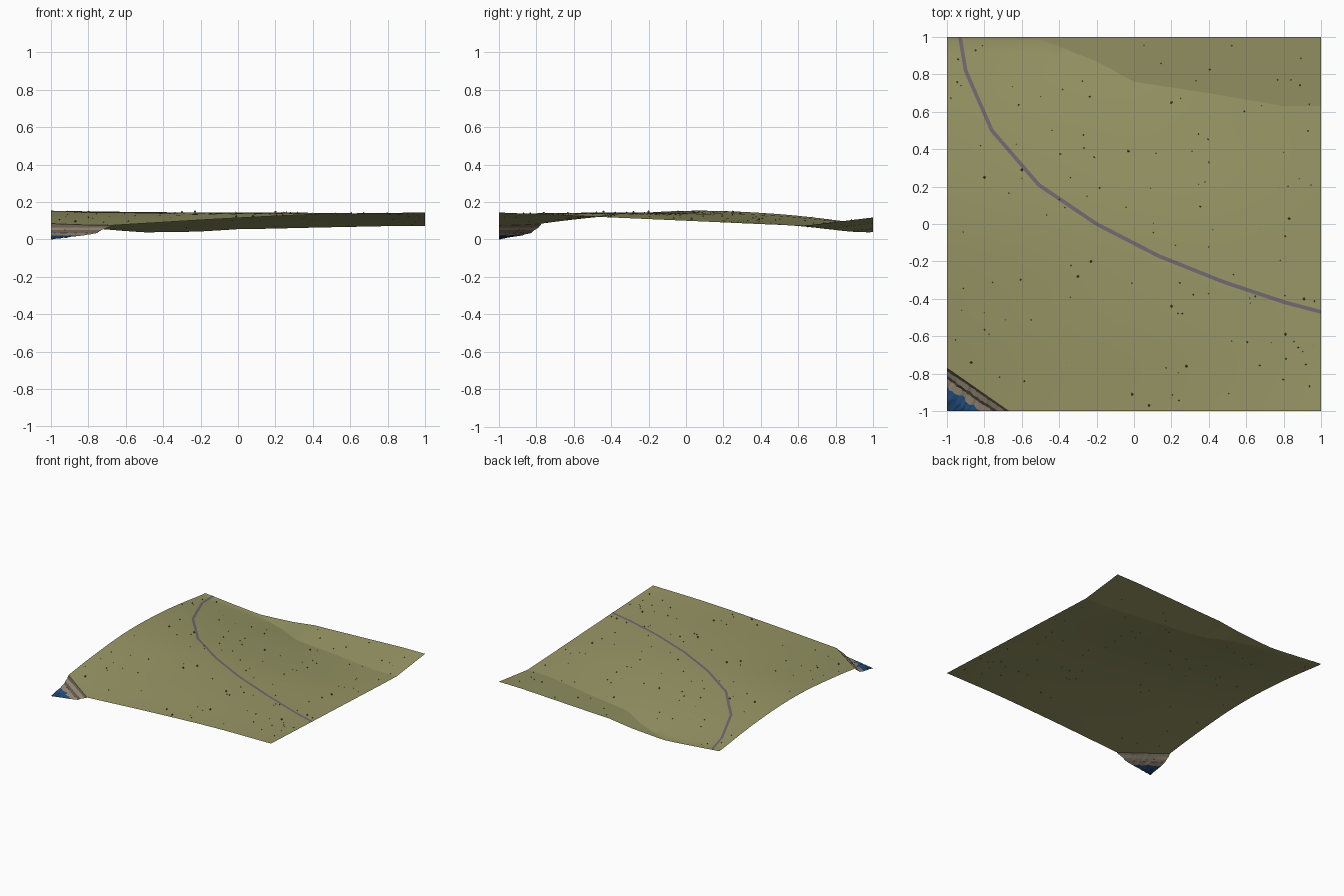
import bpy, bmesh, math, random
from mathutils import Vector

if "Cube" in bpy.data.objects:
    bpy.data.objects.remove(bpy.data.objects["Cube"])

random.seed(4)

def material(name, rgb):
    m = bpy.data.materials.new(name)
    m.diffuse_color = (*rgb, 1)
    m.use_nodes = True
    m.node_tree.nodes["Principled BSDF"].inputs["Base Color"].default_value = m.diffuse_color
    return m

GRASS = material("dry grass", (0.31, 0.305, 0.13))
PATH = material("path grey", (0.165, 0.14, 0.165))
TAN = material("cliff tan", (0.30, 0.25, 0.18))
BROWN = material("cliff brown", (0.14, 0.11, 0.08))
BLUE = material("water blue", (0.016, 0.075, 0.21))
NAVY = material("deep water", (0.012, 0.05, 0.14))
BUSH = material("scrub olive", (0.13, 0.14, 0.05))

def finish(bm, name, mats):
    me = bpy.data.meshes.new(name)
    bm.to_mesh(me)
    bm.free()
    for m in mats:
        me.materials.append(m)
    ob = bpy.data.objects.new(name, me)
    bpy.context.collection.objects.link(ob)
    return ob

def clip(bm, co, no):
    """Cut by a plane and drop the side behind its normal."""
    bmesh.ops.bisect_plane(bm, geom=bm.verts[:] + bm.edges[:] + bm.faces[:], dist=1e-6,
                           plane_co=co, plane_no=no, clear_inner=True)

def grid_faces(bm, rows):
    """Skin rows of points; returns the vertex rows."""
    vr = [[bm.verts.new(p) for p in r] for r in rows]
    for j in range(len(vr) - 1):
        for i in range(len(vr[j]) - 1):
            f = bm.faces.new((vr[j][i], vr[j][i+1], vr[j+1][i+1], vr[j+1][i]))
            f.normal_update()
            if f.normal.z < 0:
                f.normal_flip()
            f.material_index = j
    return vr

# ---- height field: heights every 0.5 units, rows are x, columns are y
H = [[.055, .117, .153, .135, .078],
     [.086, .127, .146, .110, .036],
     [.115, .141, .138, .090, .020],
     [.137, .141, .124, .080, .040],
     [.144, .122, .100, .078, .060]]
VALLEY = [(-1, .985), (-.5, .985), (-.2, .87), (0, .76), (.4, .70), (.8, .63), (1, .63)]

def spline(v, x):
    t = min(max((x + 1) * 2, 0), 4)
    i = min(int(t), 3)
    t -= i
    p = [2*v[0] - v[1]] + list(v) + [2*v[4] - v[3]]
    a, b, c, d = p[i:i+4]
    return b + .5*t*(c - a + t*(2*a - 5*b + 4*c - d + t*(3*(b - c) + d - a)))

def slope(x, y):
    return spline([spline(r, y) for r in H], x)

def valley(x):
    for (x0, y0), (x1, y1) in zip(VALLEY, VALLEY[1:]):
        if x <= x1:
            return y0 + (y1 - y0) * (x - x0) / (x1 - x0)
    return VALLEY[-1][1]

def height(x, y):
    v = valley(max(-1, min(1, x)))
    return slope(x, y) if y <= v else slope(x, v) + .12 * (y - v)

# ---- corner cliff line: from (-1, -.77) to (-.67, -1), normal towards land
EDGE = Vector((-1, -.77, 0))
LAND = Vector((.23, .33, 0)).normalized()
ALONG = Vector((.33, -.23, 0)).normalized()

# ---- grassland sheet, one grid row follows the valley crease
S, N = 30, 6
rows = []
for j in range(S + N + 1):
    row = []
    for i in range(41):
        x = -1 + i / 20
        v = valley(x)
        y = -1 + (v + 1) * j / S if j <= S else v + (1 - v) * (j - S) / N
        row.append((x, y, height(x, y)))
    rows.append(row)
bm = bmesh.new()
vr = grid_faces(bm, rows)
for f in bm.faces:
    f.smooth = True
    f.material_index = 0
crease = vr[S]
for a, b in zip(crease[12:], crease[13:]):
    bm.edges.get((a, b)).smooth = False
clip(bm, EDGE, LAND)
finish(bm, "grassland", [GRASS])

# ---- cliff and water rows, stepping from the grass edge out to the corner
def corner_row(dist, z, jitter):
    row = []
    for i in range(33):
        s = -.04 + .48 * i / 32
        d = dist + random.uniform(-jitter, jitter)
        p = EDGE + ALONG * s - LAND * d
        p.z = height(p.x, p.y) if z is None else z
        row.append(p)
    return row

steps = [corner_row(0, None, 0), corner_row(.012, .064, .003), corner_row(.035, .050, .004),
         corner_row(.050, .034, .004), corner_row(.082, .022, .012),
         corner_row(.125, .0132, .014), corner_row(.20, -.0024, 0)]

def corner_part(name, part_rows, mats):
    bm = bmesh.new()
    grid_faces(bm, part_rows)
    clip(bm, (-1, 0, 0), (1, 0, 0))
    clip(bm, (0, -1, 0), (0, 1, 0))
    finish(bm, name, mats)

corner_part("cliff", steps[:5], [BROWN, TAN, BROWN, TAN])
corner_part("water", steps[4:], [BLUE, NAVY])

# ---- winding path, a thin ribbon draped over the grass
PTS = [(-.93, 1), (-.9, .82), (-.76, .5), (-.51, .21), (-.2, 0), (.13, -.17),
       (.48, -.31), (.81, -.42), (1, -.47)]
line = [Vector(p) for p in PTS]
mitres = []
for i, p in enumerate(line):
    d = (line[min(i+1, 8)] - line[max(i-1, 0)]).normalized()
    mitres.append(Vector((-d.y, d.x)) * .01)
sides = [[], [], []]
for i in range(8):
    for k in range(8 + (i == 7)):
        t = k / 8
        c, m = line[i].lerp(line[i+1], t), mitres[i].lerp(mitres[i+1], t)
        for side, w in zip(sides, (-1, 0, 1)):
            q = c + m * w
            x, y = min(q.x, 1), min(q.y, 1)
            side.append((x, y, height(x, y) + .002))
bm = bmesh.new()
grid_faces(bm, sides)
for f in bm.faces:
    f.material_index = 0
    f.smooth = True
finish(bm, "path", [PATH])

# ---- scrub: small low-poly tufts scattered over the grass
spots = [(-.03, .39), (-.23, -.2), (-.3, -.28), (.28, -.76), (-.87, -.74), (.08, -.97),
         (.2, -.44), (-.8, .25), (-.6, .29), (-.01, -.91), (.83, .03), (.91, -.4),
         (.81, -.59), (.2, .65)]
tufts = [(x, y, .007) for x, y in spots]
while len(tufts) < 125:
    x, y = random.uniform(-.98, .98), random.uniform(-.98, .98)
    if (Vector((x, y, 0)) - EDGE).dot(LAND) > .03:
        tufts.append((x, y, random.uniform(.002, .0045)))
bm = bmesh.new()
for x, y, r in tufts:
    new = bmesh.ops.create_icosphere(bm, subdivisions=1, radius=r)["verts"]
    bmesh.ops.translate(bm, verts=new, vec=(x, y, height(x, y) + r * .5))
finish(bm, "scrub", [BUSH])
